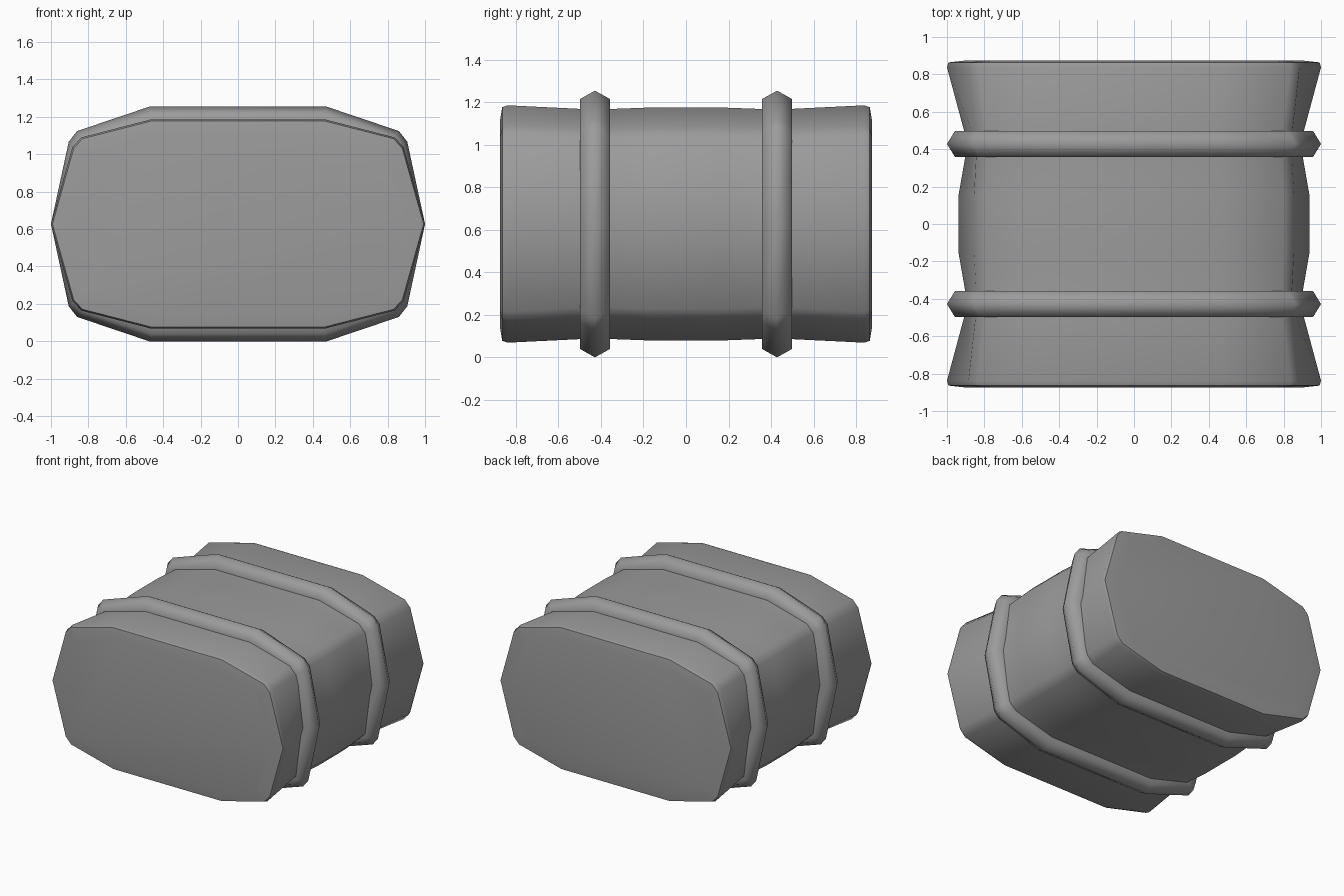
import bpy, bmesh, math

if "Cube" in bpy.data.objects:
    bpy.data.objects.remove(bpy.data.objects["Cube"])

ZC = 0.627  # height of the barrel axis

# Dark grey finish
grey = bpy.data.materials.new("dark_grey")
grey.diffuse_color = (0.33, 0.33, 0.33, 1)
grey.use_nodes = True
grey.node_tree.nodes["Principled BSDF"].inputs["Base Color"].default_value = grey.diffuse_color


def outline(side, shoulder, corner, top):
    """Fourteen-sided section mirrored from one quadrant of (x, z)."""
    q = [(side, 0), shoulder, corner, top]
    right = [(x, -z) for x, z in reversed(q[1:])] + q
    return right + [(-x, z) for x, z in reversed(right)]


def scaled(pts, sx, sz):
    return [(x * sx, z * sz) for x, z in pts]


def loft(name, sections, closed, angle):
    """Skin a list of (y, outline); closed joins last to first."""
    bm = bmesh.new()
    loops = [[bm.verts.new((x, y, z + ZC)) for x, z in pts] for y, pts in sections]
    n = len(loops[0])
    pairs = list(zip(loops, loops[1:]))
    if closed:
        pairs.append((loops[-1], loops[0]))
    for a, b in pairs:
        for i in range(n):
            j = (i + 1) % n
            bm.faces.new((a[i], a[j], b[j], b[i]))
    if not closed:
        bm.faces.new(loops[0])
        bm.faces.new(loops[-1])
    bmesh.ops.recalc_face_normals(bm, faces=bm.faces)
    me = bpy.data.meshes.new(name)
    bm.to_mesh(me)
    bm.free()
    me.materials.append(grey)
    ob = bpy.data.objects.new(name, me)
    bpy.context.collection.objects.link(ob)
    bpy.ops.object.select_all(action='DESELECT')
    ob.select_set(True)
    bpy.context.view_layer.objects.active = ob
    bpy.ops.object.shade_smooth_by_angle(angle=math.radians(angle))
    return ob


# Barrel body: pinched under the hoops, flared to the ends
mid = outline(0.937, (0.855, 0.40), (0.80, 0.455), (0.46, 0.548))
waist = outline(0.89, (0.84, 0.39), (0.785, 0.447), (0.45, 0.538))
end = outline(1.0, (0.885, 0.412), (0.838, 0.463), (0.47, 0.558))
half = [(0.16, mid), (0.43, waist), (0.838, end),
        (0.864, scaled(end, 0.992, 0.985)),
        (0.874, scaled(end, 0.90, 0.88))]
loft("barrel_body", [(-y, p) for y, p in reversed(half)] + half, False, 40)

# Two hoops with a ridged outer face
peak = outline(1.0, (0.905, 0.44), (0.86, 0.497), (0.475, 0.627))
edge = outline(0.957, (0.87, 0.415), (0.825, 0.465), (0.462, 0.588))
inner = scaled(waist, 0.97, 0.97)
for name, y in (("front_hoop", -0.428), ("back_hoop", 0.428)):
    loft(name, [(y - 0.07, inner), (y - 0.07, edge), (y, peak),
                (y + 0.07, edge), (y + 0.07, inner)], True, 65)
